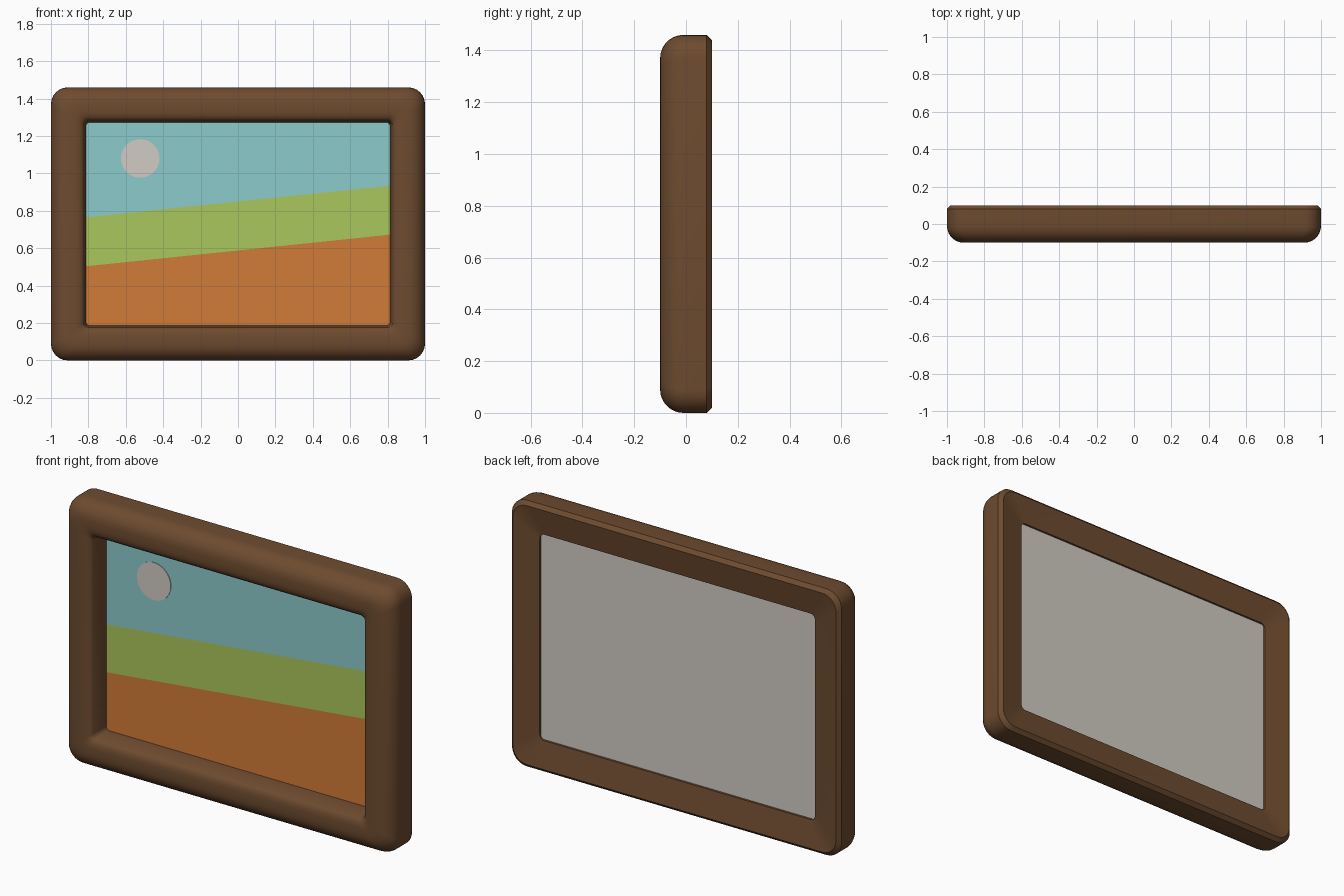
import bpy, bmesh, math
from mathutils import Vector

cube = bpy.data.objects.get("Cube")
if cube:
    bpy.data.objects.remove(cube)

MID = 0.73  # height of the picture centre


def material(name, srgb):
    col = tuple(((c + 0.055) / 1.055) ** 2.4 for c in srgb) + (1.0,)
    m = bpy.data.materials.new(name)
    m.use_nodes = True
    m.diffuse_color = col
    bsdf = m.node_tree.nodes["Principled BSDF"]
    bsdf.inputs["Base Color"].default_value = col
    bsdf.inputs["Roughness"].default_value = 0.8
    return m


wood = material("brown wood", (0.43, 0.295, 0.185))
paper = material("off white", (0.82, 0.80, 0.765))
sky = material("sky blue", (0.55, 0.80, 0.80))
grass = material("hill green", (0.665, 0.78, 0.36))
earth = material("earth orange", (0.82, 0.48, 0.215))


def make_object(name, bm, mats):
    bmesh.ops.recalc_face_normals(bm, faces=bm.faces)
    mesh = bpy.data.meshes.new(name)
    bm.to_mesh(mesh)
    bm.free()
    for m in mats:
        mesh.materials.append(m)
    obj = bpy.data.objects.new(name, mesh)
    bpy.context.collection.objects.link(obj)
    return obj


def rounded_loop(bm, inset, y, steps=6):
    """Rounded rectangle, moved in from the outer edge by inset."""
    hx, hz = 1 - inset, MID - inset
    r = 0.09 - 0.37 * inset
    verts = []
    for quarter in range(4):
        mid = math.radians(45 + 90 * quarter)
        sx, sz = math.copysign(1, math.cos(mid)), math.copysign(1, math.sin(mid))
        for i in range(steps + 1):
            a = math.radians(90) * (quarter + i / steps)
            verts.append(bm.verts.new((sx * (hx - r) + r * math.cos(a), y,
                                       MID + sz * (hz - r) + r * math.sin(a))))
    return verts


def arc(cx, cy, rx, ry, start, end, n):
    angles = [math.radians(start + (end - start) * i / n) for i in range(n + 1)]
    return [(cx + rx * math.cos(a), cy + ry * math.sin(a)) for a in angles]


# Frame: cross-section (inset, depth) swept around the rounded rectangle
profile = [(0.165, 0.06), (0.165, 0.075), (0.02, 0.1), (0.0, 0.08)]
profile += arc(0.09, -0.01, 0.09, 0.09, 180, 270, 7)
profile += arc(0.125, -0.07, 0.052, 0.03, 270, 345, 4)
profile += [(0.187, 0.02), (0.187, 0.06)]
bm = bmesh.new()
loops = [rounded_loop(bm, d, y) for d, y in profile]
for a, b in zip(loops, loops[1:] + loops[:1]):
    for i in range(len(a)):
        j = (i + 1) % len(a)
        bm.faces.new((a[i], a[j], b[j], b[i]))
frame = make_object("picture_frame", bm, [wood])
bpy.ops.object.select_all(action="DESELECT")
frame.select_set(True)
bpy.context.view_layer.objects.active = frame
bpy.ops.object.shade_smooth_by_angle(angle=math.radians(35))

# Picture panel: a board cut along the two sloping hill lines
SLOPE = 0.104
HILLS = (0.588, 0.85)
bm = bmesh.new()
bmesh.ops.create_cube(bm, size=1)
for v in bm.verts:
    v.co = Vector((v.co.x * 1.664, 0.044 + v.co.y * 0.048, MID + v.co.z * 1.124))
for h in HILLS:
    bmesh.ops.bisect_plane(bm, geom=bm.verts[:] + bm.edges[:] + bm.faces[:],
                           plane_co=(0, 0, h), plane_no=(-SLOPE, 0, 1))
bm.normal_update()
for f in bm.faces:
    if f.normal.y < -0.5:
        c = f.calc_center_median()
        f.material_index = 1 + sum(c.z - SLOPE * c.x > h for h in HILLS)
make_object("picture_panel", bm, [paper, earth, grass, sky])

# Sun: thin round plate on the sky
bm = bmesh.new()
bmesh.ops.create_cone(bm, cap_ends=True, segments=40, radius1=0.103, radius2=0.103, depth=0.006)
for v in bm.verts:
    v.co = Vector((v.co.x - 0.523, 0.02 + v.co.z, 1.08 + v.co.y))
make_object("sun", bm, [paper])
